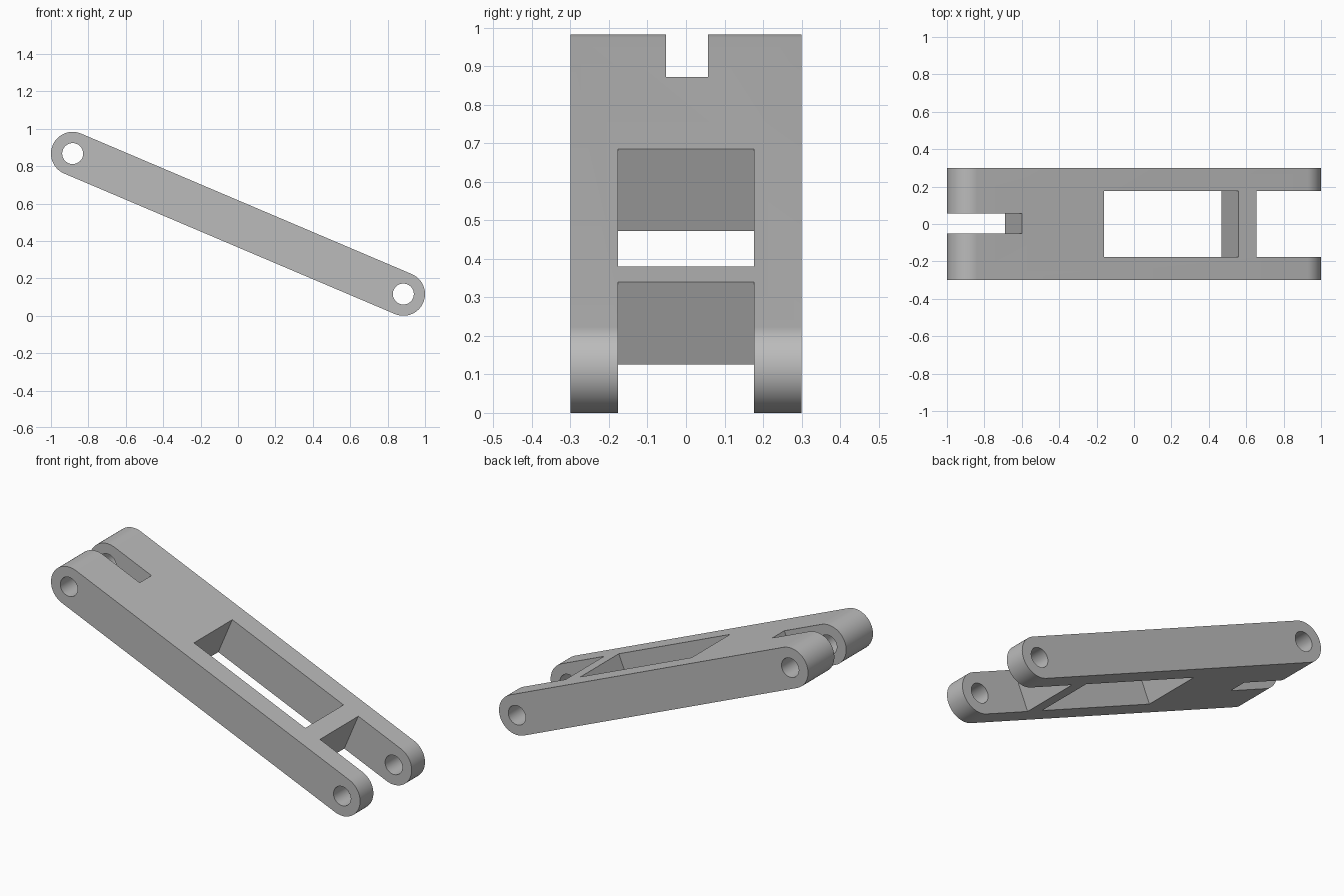
import bpy, bmesh, math
from mathutils import Matrix

cube = bpy.data.objects.get("Cube")
if cube:
    bpy.data.objects.remove(cube, do_unlink=True)

HEIGHT = 0.983
R = 0.116                      # end radius, half the thickness
HOLE_R = 0.056
HALF_W = 0.3
DX, DZ = 1 - R, HEIGHT / 2 - R
HALF_L = math.hypot(DX, DZ)    # half distance between the pivots
TILT = Matrix.Translation((0, 0, HEIGHT / 2)) @ Matrix.Rotation(math.atan2(DZ, DX), 4, "Y")

grey = bpy.data.materials.new("plain grey")
grey.use_nodes = True
colour = (0.5, 0.5, 0.5, 1)
grey.diffuse_color = colour
grey.node_tree.nodes["Principled BSDF"].inputs["Base Color"].default_value = colour


def prism(name, profile, y0, y1):
    """Extrude a closed x-z profile along y."""
    bm = bmesh.new()
    face = bm.faces.new([bm.verts.new((x, y0, z)) for x, z in profile])
    new = bmesh.ops.extrude_face_region(bm, geom=[face])["geom"]
    bmesh.ops.translate(bm, vec=(0, y1 - y0, 0),
                        verts=[v for v in new if isinstance(v, bmesh.types.BMVert)])
    bmesh.ops.recalc_face_normals(bm, faces=bm.faces)
    mesh = bpy.data.meshes.new(name)
    bm.to_mesh(mesh)
    bm.free()
    mesh.materials.append(grey)
    obj = bpy.data.objects.new(name, mesh)
    bpy.context.collection.objects.link(obj)
    return obj


def arc(cx, r, start, sweep, n):
    return [(cx + r * math.cos(start + sweep * i / n), r * math.sin(start + sweep * i / n))
            for i in range(n + 1)]


def box(name, x0, x1, y0, y1):
    return prism(name, [(x0, -R * 2), (x1, -R * 2), (x1, R * 2), (x0, R * 2)], y0, y1)


# Round-ended bar
quarter = math.pi / 2
link = prism("link_arm",
             arc(HALF_L, R, -quarter, math.pi, 32) + arc(-HALF_L, R, quarter, math.pi, 32),
             -HALF_W, HALF_W)

# Fork gap, window, narrow slot and pivot holes
cutters = [
    box("fork_gap_cutter", 0.662, 1.5, -0.177, 0.177),
    box("window_cutter", -0.224, 0.558, -0.177, 0.177),
    box("slot_cutter", -1.5, -0.701, -0.052, 0.057),
]
for side in (-1, 1):
    cutters.append(prism("pivot_hole_cutter",
                         arc(side * HALF_L, HOLE_R, 0, 2 * math.pi, 48)[:-1], -0.5, 0.5))

bpy.ops.object.select_all(action="DESELECT")
bpy.context.view_layer.objects.active = link
link.select_set(True)
for cutter in cutters:
    mod = link.modifiers.new(cutter.name, "BOOLEAN")
    mod.operation = "DIFFERENCE"
    mod.solver = "EXACT"
    mod.object = cutter
    cutter.hide_render = True
    bpy.ops.object.modifier_apply(modifier=mod.name)
    bpy.data.objects.remove(cutter, do_unlink=True)

# Tilt the arm, then smooth only the round surfaces
link.data.transform(TILT)
bpy.ops.object.shade_smooth_by_angle(angle=math.radians(30))
